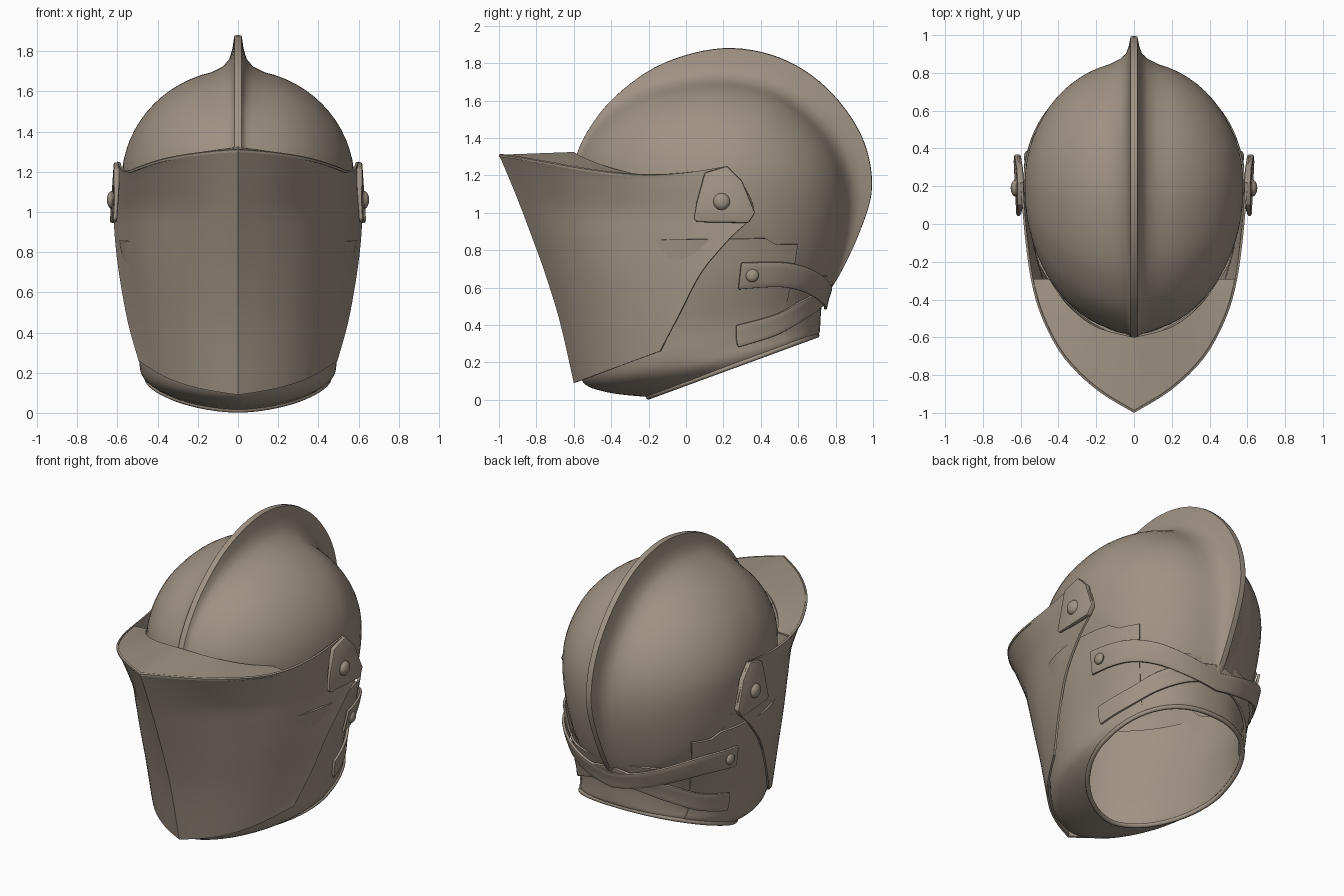
import bpy, bmesh, math
from mathutils import Vector

if "Cube" in bpy.data.objects:
    bpy.data.objects.remove(bpy.data.objects["Cube"])

steel = bpy.data.materials.new("warm_grey_steel")
steel.diffuse_color = (0.35, 0.29, 0.23, 1)
steel.use_nodes = True
steel.node_tree.nodes["Principled BSDF"].inputs["Base Color"].default_value = steel.diffuse_color


def spline(pts, t):
    """Catmull-Rom through tuples, t counted in point indices."""
    n = len(pts) - 1
    i = max(0, min(int(t), n - 1))
    f = t - i
    a, b, c, d = (Vector(pts[max(0, min(n, i + k))]) for k in (-1, 0, 1, 2))
    return b + 0.5 * f * (c - a + f * (2 * a - 5 * b + 4 * c - d + f * (3 * (b - c) + d - a)))


def finish(name, bm, thick=0, bevel=0, angle=32):
    me = bpy.data.meshes.new(name)
    bm.to_mesh(me)
    bm.free()
    ob = bpy.data.objects.new(name, me)
    bpy.context.collection.objects.link(ob)
    me.materials.append(steel)
    bpy.ops.object.select_all(action='DESELECT')
    ob.select_set(True)
    bpy.context.view_layer.objects.active = ob
    if thick:
        m = ob.modifiers.new("thickness", 'SOLIDIFY')
        m.thickness, m.offset = abs(thick), (1 if thick > 0 else -1)
        bpy.ops.object.modifier_apply(modifier=m.name)
    if bevel:
        m = ob.modifiers.new("bevel", 'BEVEL')
        m.width, m.segments, m.limit_method = bevel, 2, 'ANGLE'
        m.angle_limit = math.radians(50)
        bpy.ops.object.modifier_apply(modifier=m.name)
    bpy.ops.object.shade_smooth_by_angle(angle=math.radians(angle))
    return ob


def mirror(bm):
    geo = bmesh.ops.duplicate(bm, geom=bm.verts[:] + bm.edges[:] + bm.faces[:])["geom"]
    for g in geo:
        if isinstance(g, bmesh.types.BMVert):
            g.co.x *= -1
    bmesh.ops.reverse_faces(bm, faces=[g for g in geo if isinstance(g, bmesh.types.BMFace)])


def sheet(name, rows, thick=0, bevel=0, angle=32):
    """Grid of points for the +x half, faced outward, mirrored and welded."""
    bm = bmesh.new()
    vs = [[bm.verts.new(p) for p in r] for r in rows]
    for a, b in zip(vs, vs[1:]):
        for i in range(len(a) - 1):
            bm.faces.new((a[i], a[i + 1], b[i + 1], b[i]))
    bm.normal_update()
    ref = Vector((0, 0.05, 0.8))
    if sum(f.normal.dot(f.calc_center_median() - ref) * f.calc_area() for f in bm.faces) < 0:
        bmesh.ops.reverse_faces(bm, faces=bm.faces[:])
    mirror(bm)
    bmesh.ops.remove_doubles(bm, verts=bm.verts[:], dist=0.0008)
    return finish(name, bm, thick, bevel, angle)


# Skull with tall comb: paired side profiles (skull y,z, comb y,z) fanned to a side pole
profile = [(-.57, 1.05, -.58, 1.05), (-.57, 1.22, -.6, 1.24), (-.52, 1.37, -.53, 1.43),
           (-.40, 1.52, -.37, 1.63), (-.18, 1.65, -.12, 1.8), (.15, 1.71, .2, 1.88),
           (.45, 1.66, .5, 1.83), (.66, 1.52, .75, 1.67), (.80, 1.34, .935, 1.42),
           (.86, 1.13, .995, 1.15), (.84, .88, .93, .9), (.75, .59, .78, .6), (.62, .46, .63, .46)]
CY, CZ, HALF = .2, 1.15, .58


def skull_arc(sy, sz, p0, n):
    return [(HALF * math.sin(p), CY + (sy - CY) * math.cos(p), CZ + (sz - CZ) * math.cos(p))
            for p in (p0 + (math.pi / 2 - p0) * j / n for j in range(n + 1))]


rows = []
for i in range(73):
    sy, sz, ky, kz = spline(profile, i / 6)
    row = [(x, sy + (ky - sy) * f, sz + (kz - sz) * f)
           for x, f in ((0, 1), (.018, .985), (.028, .6), (.043, .3), (.075, .08))]
    rows.append(row + skull_arc(sy, sz, math.asin(.13 / HALF), 14))
sheet("skull_and_comb", rows, angle=40)

# Temple skirts: the skull continues a little below the pivots
low = [(.62, .46), (.4, .37), (.1, .36), (-.2, .45), (-.45, .7), (-.57, 1.05)]
sheet("temple_skirts", [skull_arc(*spline(low, i / 4), math.radians(62), 6) for i in range(21)])

# Visor: pointed plate lofted from prow to rear edge (prow y,z, rear y,z, half width)
visor = [(-1, 1.31, .22, 1.25, .6), (-.94, 1.17, .3, 1.16, .612), (-.88, 1.02, .36, 1.0, .618),
         (-.82, .86, .23, .86, .612), (-.755, .68, .08, .68, .59), (-.675, .42, -.04, .45, .548),
         (-.6, .09, -.14, .26, .495)]
section = [(0, 0), (.33, .1), (.62, .24), (.81, .41), (.91, .58), (.97, .8), (1, 1)]


def visor_point(u, v):
    py, pz, ry, rz, w = spline(visor, v)
    fx, fy = spline(section, u)
    sag = -.07 * max(0, 1 - v / 2) * math.sin(math.pi * fy ** 1.3)
    fx += (fy - fx) * .42 * v / 6          # the section grows more wedge-like downward
    return Vector((w * fx, py + (ry - py) * fy, pz + (rz - pz) * fy + sag))


sheet("visor", [[visor_point(u / 4, v / 4) for u in range(25)] for v in range(25)], -.012)

# Flat shelf joining the visor's top edge to the skull
inner = [(0, -.6, 1.325), (.2, -.545, 1.295), (.35, -.43, 1.25), (.45, -.29, 1.21)]
rows = []
for i in range(17):
    a, b = visor_point(i / 4, 0), spline(inner, i * 3 / 16)
    rows.append([a.lerp(b, k / 3) for k in range(4)])
sheet("visor_shelf", rows, -.012)

# Lower shell rings, tilted front to back (front y,z, back y,z, half width)
rings = [(-.20, .015, .70, .345, .455), (-.42, .04, .72, .36, .482), (-.56, .105, .725, .41, .492),
         (-.58, .3, .735, .52, .51), (-.6, .6, .785, .68, .562), (-.6, .84, .82, .86, .592)]


def shell(deg, v, k=1.0):
    yf, zf, yb, zb, w = spline(rings, v)
    s, c = math.sin(math.radians(deg)), math.cos(math.radians(deg))
    e = 2 / (2.3 if c < 0 else 1.75)       # full at the nape, pointed at the chin
    half = (yb - yf) / 2
    f = -math.copysign(abs(c) ** e, c)
    x = 0 if s < 1e-6 else w * s ** e
    return Vector((x * k, (yf + yb) / 2 + half * f * k, zf + (zb - zf) * (f + 1) / 2))


# Bevor (chin and cheeks) with a stepped top rear corner, and nape plate
rows = []
for i in range(23):
    d = 131 * i / 22
    top = 5.1 if d < 119 else 4.8
    rows.append([shell(d, top * j / 20) for j in range(21)])
sheet("bevor", rows, -.014)
sheet("nape_plate", [[shell(125 + 55 * i / 12, 3.9 * j / 12, .99) for j in range(13)]
                     for i in range(13)], -.012)

# Rolled rim around the neck opening
rows = []
for i in range(33):
    p = shell(180 * i / 32, 0)
    out = Vector((p.x, p.y - .23, 0)).normalized()
    rows.append([p + .014 * (out * math.cos(a) + Vector((0, 0, math.sin(a))))
                 for a in (k * math.pi / 4 for k in range(9))])
sheet("neck_rim", rows, angle=60)


# Two straps crossing at the back: (angle, ring height, half width in rings)
def strap(name, path, k):
    rows = []
    for i in range((len(path) - 1) * 6 + 1):
        d, v, h = spline(path, i / 6)
        rows.append([shell(min(d, 180), v + h * q, k) for q in (-1, -.5, 0, .5, 1)])
    sheet(name, rows, .018, .007)


strap("upper_strap", [(103, 4.05, .32), (124, 4.02, .32), (142, 3.8, .34), (162, 3.4, .36), (180, 3.1, .38)], 1.01)
strap("lower_strap", [(104, 2.25, .5), (124, 2.4, .48), (142, 2.8, .44), (164, 3.2, .36), (180, 3.4, .36)], 1.0)

# Pivot plates at the temples
bm = bmesh.new()
outline = [(.04, .965), (.055, 1.05), (.1, 1.215), (.22, 1.25), (.3, 1.17), (.37, 1.0), (.335, .945), (.06, .95)]
face = bm.faces.new([bm.verts.new((.582 + .02 * (1.25 - z) / .3, y, z)) for y, z in outline])
ext = bmesh.ops.extrude_face_region(bm, geom=[face])["geom"]
for v in (g for g in ext if isinstance(g, bmesh.types.BMVert)):
    v.co.x += .022 if v.co.y < .2 and v.co.z < 1.1 else .036   # front edge sinks into the visor
bmesh.ops.recalc_face_normals(bm, faces=bm.faces[:])
mirror(bm)
finish("pivot_plates", bm, bevel=.01)


# Domed rivets
def rivets(name, centre, r, flat):
    bm = bmesh.new()
    bmesh.ops.create_uvsphere(bm, u_segments=16, v_segments=8, radius=r)
    for v in bm.verts:
        v.co = Vector((v.co.z * flat, v.co.x, v.co.y)) + Vector(centre)
    bmesh.ops.recalc_face_normals(bm, faces=bm.faces[:])
    mirror(bm)
    finish(name, bm)


rivets("pivot_rivets", (.626, .19, 1.06), .045, .6)
rivets("strap_rivets", shell(108, 4.05, 1.04), .036, .6)
